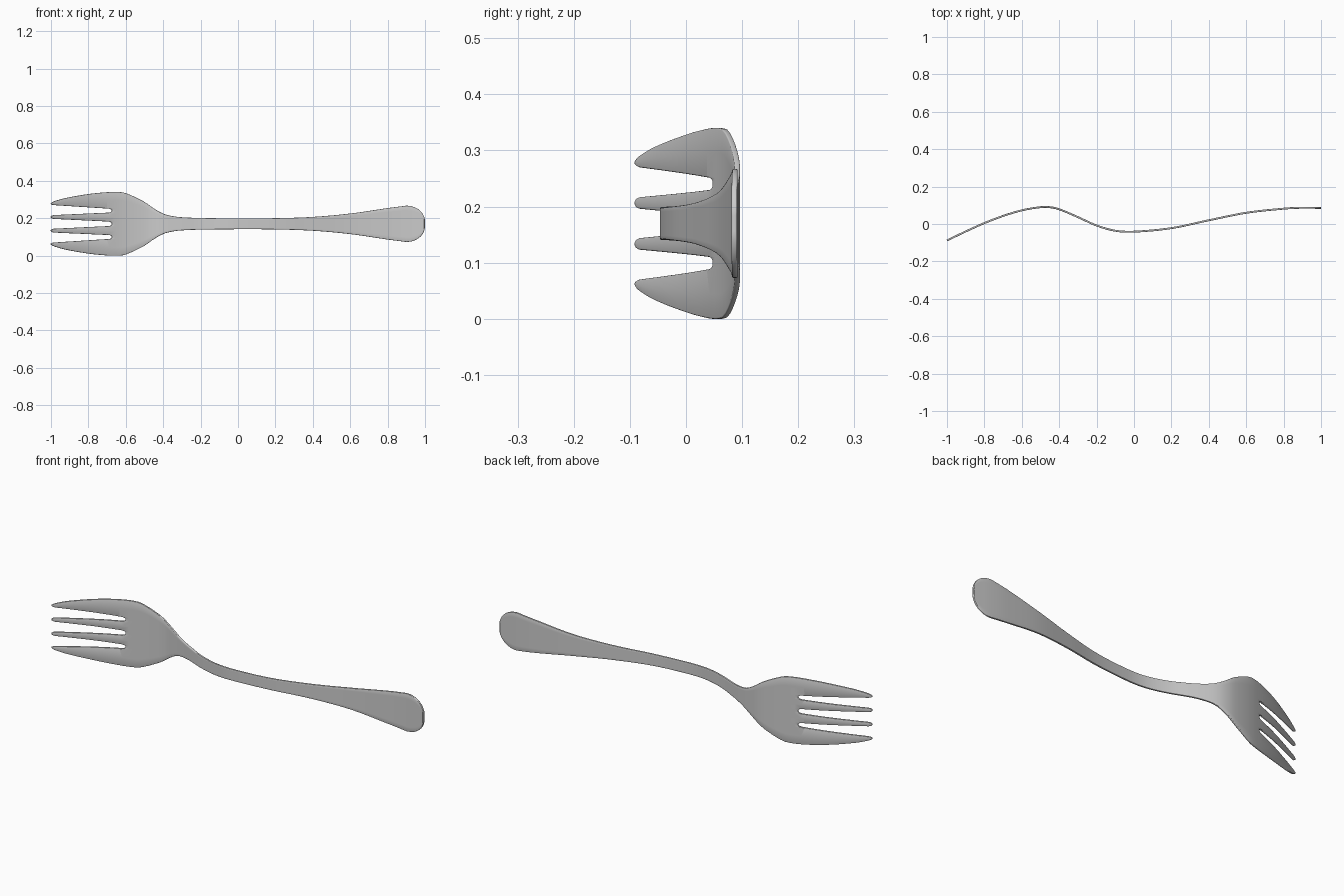
import bpy, bmesh, math

cube = bpy.data.objects.get("Cube")
if cube:
    bpy.data.objects.remove(cube, do_unlink=True)

MID_Z = 0.17
ROOT = -0.69       # where the tines leave the head
THICK = 0.010

# Side bend of the sheet: (x, y)
BEND = [(-1, -.088), (-.9, -.04), (-.8, .005), (-.7, .043), (-.6, .073), (-.5, .09),
        (-.45, .09), (-.4, .079), (-.3, .037), (-.2, -.008), (-.1, -.036), (0, -.041),
        (.2, -.022), (.4, .02), (.6, .06), (.8, .082), (.9, .087), (1, .086)]
# Half width of the outline: (x, half width)
WIDTH = [(-1, .115), (-.93, .136), (-.8, .159), (-.7, .169), (-.64, .17), (-.6, .164),
         (-.5, .117), (-.45, .082), (-.4, .054), (-.35, .041), (-.3, .035), (-.2, .031),
         (0, .029), (.2, .03), (.4, .037), (.6, .055), (.8, .084), (.9, .097)]


def smooth(points, x):
    """Cubic interpolation through a list of points."""
    last = len(points) - 1
    i = 0
    while i < last - 1 and x > points[i + 1][0]:
        i += 1

    def slope(k):
        a, b = points[max(k - 1, 0)], points[min(k + 1, last)]
        return (b[1] - a[1]) / (b[0] - a[0])

    (x0, y0), (x1, y1) = points[i], points[i + 1]
    h = x1 - x0
    t = min(max((x - x0) / h, 0), 1)
    return (y0 * (1 + 2 * t) * (1 - t) ** 2 + slope(i) * h * t * (1 - t) ** 2
            + y1 * t * t * (3 - 2 * t) + slope(i + 1) * h * t * t * (t - 1))


bm = bmesh.new()


def vert(x, offset):
    return bm.verts.new((x, smooth(BEND, x), MID_Z + offset))


def bridge(row_a, row_b):
    for i in range(len(row_a) - 1):
        bm.faces.new((row_a[i], row_b[i], row_b[i + 1], row_a[i + 1]))


# Root row: four tines separated by three round-ended slots
half_root = smooth(WIDTH, ROOT)
edges = [-half_root, -.081, -.060, -.012, .012, .060, .081, half_root]
offsets, root_x, tine_spans = [edges[0]], [ROOT], []
for strip in range(7):
    lo, hi = edges[strip], edges[strip + 1]
    is_slot = strip % 2 == 1
    steps = 6 if is_slot else 2
    start = len(offsets) - 1
    for k in range(1, steps + 1):
        angle = math.pi * k / steps
        s = -math.cos(angle)
        offsets.append((lo + hi) / 2 + s * (hi - lo) / 2)
        root_x.append(ROOT + (.015 * math.sin(angle) if is_slot else 0))
    if not is_slot:
        tine_spans.append((start, len(offsets)))
root_row = [vert(x, z) for x, z in zip(root_x, offsets)]

# Head, neck and handle
body = []
BODY_STEPS = 70
for i in range(BODY_STEPS + 1):
    x = ROOT + .03 + (.9 - ROOT - .03) * i / BODY_STEPS
    body.append((x, smooth(WIDTH, x)))

# Rounded handle end
END_STEPS, END_ANGLE = 12, math.radians(82)
for i in range(1, END_STEPS + 1):
    a = END_ANGLE * i / END_STEPS
    body.append((.9 + .1 * math.sin(a) / math.sin(END_ANGLE), .097 * math.cos(a) ** .85))

previous = root_row
for x, half in body:
    row = [vert(x, z / half_root * half) for z in offsets]
    bridge(previous, row)
    previous = row

# Tines, tapering to small rounded tips
TINE_STEPS, TIP_STEPS, TIP = 24, 5, .018
stations = [(ROOT + (TIP - 1 - ROOT) * i / TINE_STEPS, 1) for i in range(1, TINE_STEPS + 1)]
for i in range(1, TIP_STEPS + 1):
    a = math.radians(75) * i / TIP_STEPS
    stations.append((TIP - 1 - TIP * math.sin(a) / math.sin(math.radians(75)), math.cos(a)))

tip_edges = [(-.115, -.101), (-.046, -.027), (.027, .046), (.101, .115)]
for n, ((first, end), tip) in enumerate(zip(tine_spans, tip_edges)):
    previous = root_row[first:end]
    base_lo, base_hi = offsets[first], offsets[end - 1]
    for x, shrink in stations:
        t = (ROOT - x) / (ROOT + 1)
        lo = base_lo + (tip[0] - base_lo) * t
        hi = base_hi + (tip[1] - base_hi) * t
        if n == 0:
            lo = -smooth(WIDTH, x)
        elif n == 3:
            hi = smooth(WIDTH, x)
        centre, half = (lo + hi) / 2, (hi - lo) / 2 * shrink
        row = [vert(x, centre + half * s) for s in (-1, 0, 1)]
        bridge(row, previous)
        previous = row

bmesh.ops.recalc_face_normals(bm, faces=bm.faces)
mesh = bpy.data.meshes.new("fork")
bm.to_mesh(mesh)
bm.free()
fork = bpy.data.objects.new("fork", mesh)
bpy.context.collection.objects.link(fork)

# Sheet thickness with softened rims
solid = fork.modifiers.new("thickness", "SOLIDIFY")
solid.thickness = THICK
solid.offset = 0
bevel = fork.modifiers.new("soft_rim", "BEVEL")
bevel.width = .0025
bevel.segments = 2
bevel.limit_method = "ANGLE"
bevel.angle_limit = math.radians(60)
bevel.use_clamp_overlap = False

bpy.ops.object.select_all(action="DESELECT")
fork.select_set(True)
bpy.context.view_layer.objects.active = fork
bpy.ops.object.shade_smooth_by_angle(angle=math.radians(50))
